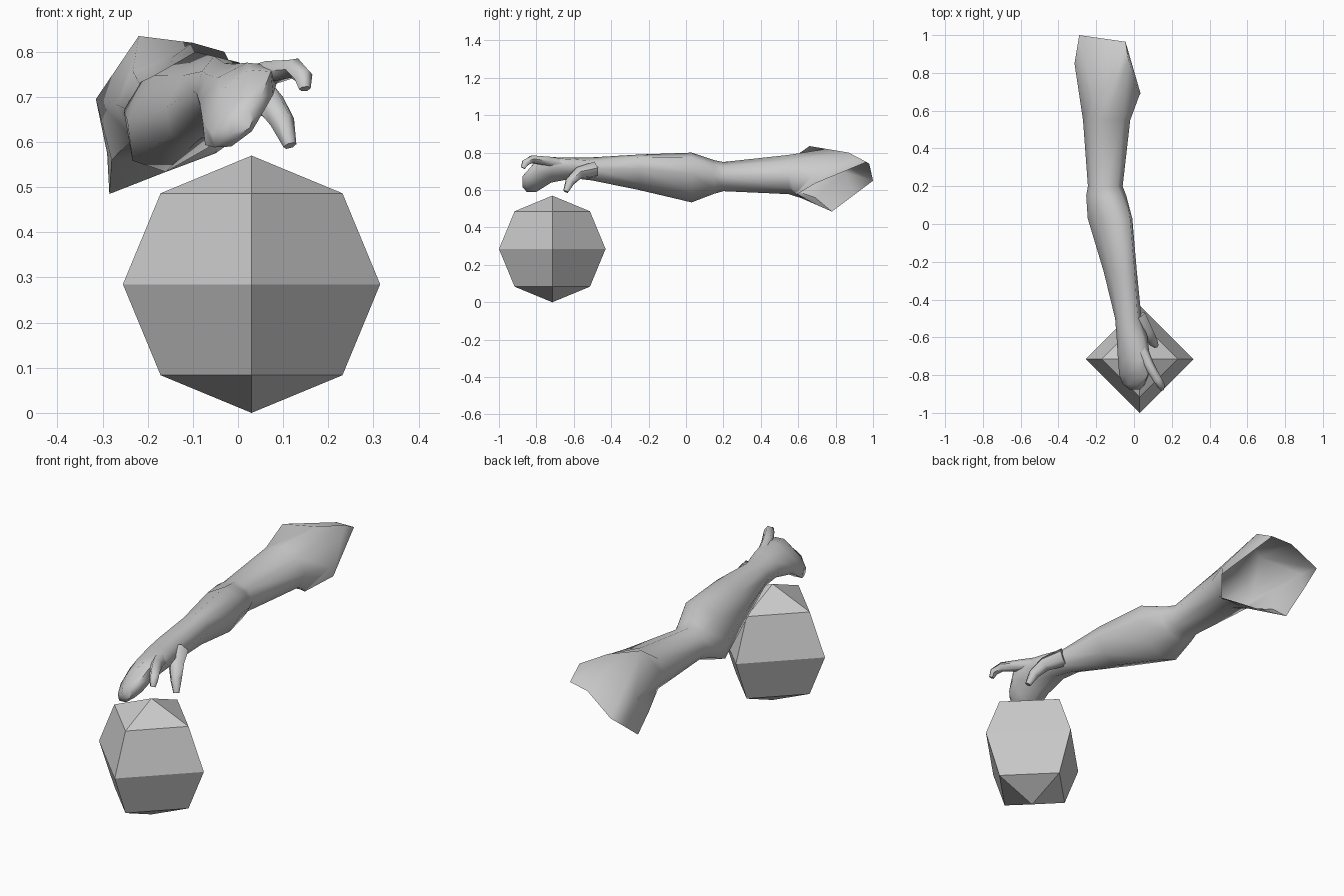
import bpy, bmesh
from math import sin, cos, tau, radians
from mathutils import Vector

if "Cube" in bpy.data.objects:
    bpy.data.objects.remove(bpy.data.objects["Cube"])


def loft(name, rings, cap_start=False, cap_end=True):
    """Skin a list of equal-length vertex rings."""
    bm = bmesh.new()
    loops = [[bm.verts.new(p) for p in ring] for ring in rings]
    n = len(loops[0])
    for a, b in zip(loops, loops[1:]):
        for i in range(n):
            j = (i + 1) % n
            bm.faces.new((a[i], a[j], b[j], b[i]))
    if cap_start:
        bm.faces.new(loops[0])
    if cap_end:
        bm.faces.new(loops[-1])
    bmesh.ops.recalc_face_normals(bm, faces=bm.faces[:])
    me = bpy.data.meshes.new(name)
    bm.to_mesh(me)
    bm.free()
    ob = bpy.data.objects.new(name, me)
    bpy.context.collection.objects.link(ob)
    bpy.ops.object.select_all(action='DESELECT')
    ob.select_set(True)
    bpy.context.view_layer.objects.active = ob
    bpy.ops.object.shade_smooth_by_angle(angle=radians(60))
    return ob


def section(y, cx, cz, rx, rz, skew, tilt, n=8):
    """Arm cross-section: skewed, tilted ellipse facing y."""
    ring = []
    for i in range(n):
        c, s = cos(tau * i / n), sin(tau * i / n)
        ring.append((cx + rx * c + skew * s, y, cz + rz * s + tilt * c))
    return ring


def digit(name, path, radii, n=6):
    """Tapered tube along a bent path."""
    pts = [Vector(p) for p in path]
    rings = []
    for i, p in enumerate(pts):
        d = (pts[min(i + 1, len(pts) - 1)] - pts[max(i - 1, 0)]).normalized()
        u = d.cross(Vector((1, -0.3, 0.5))).normalized()
        v = d.cross(u)
        rings.append([p + radii[i] * (cos(tau * k / n) * u + sin(tau * k / n) * v)
                      for k in range(n)])
    return loft(name, rings, True, True)


# Faceted ball
bpy.ops.mesh.primitive_uv_sphere_add(segments=4, ring_count=4, radius=0.285,
                                     location=(0.03, -0.715, 0.285))
bpy.context.object.name = "ball"

# Ragged open shoulder
shoulder = [
    [(.035, .69, .635), (-.045, .965, .75), (-.15, .98, .74), (-.29, 1.0, .65),
     (-.29, .90, .575), (-.285, .78, .485), (-.17, .685, .53), (-.05, .59, .575)],
    [(.028, .68, .68), (-.03, .87, .80), (-.10, .75, .82), (-.22, .66, .835),
     (-.315, .85, .695), (-.28, .69, .56), (-.16, .62, .555), (-.045, .585, .585)],
]

# Arm tapering to the wrist, then the palm with curled fingers
profile = [
    (.55, -.145, .683, .125, .105, 0, 0),
    (.20, -.152, .672, .092, .078, 0, 0),
    (.15, -.147, .670, .106, .090, .01, 0),
    (.03, -.127, .667, .118, .133, .033, .02),
    (-.25, -.073, .695, .088, .095, .02, .02),
    (-.50, -.030, .713, .070, .062, 0, 0),
    (-.60, -.010, .718, .082, .055, 0, .01),
    (-.72, .000, .708, .085, .068, .02, .02),
    (-.80, .000, .675, .078, .085, .025, .03),
    (-.85, .000, .645, .058, .055, .015, .025),
    (-.875, .005, .645, .030, .028, 0, .01),
]
loft("arm", shoulder + [section(*p) for p in profile])

# Extended finger and thumb
digit("index_finger",
      [(.03, -.64, .735), (.075, -.74, .755), (.125, -.825, .764),
       (.145, -.86, .745), (.148, -.872, .718)],
      [.035, .028, .023, .021, .013])
digit("thumb",
      [(.02, -.49, .71), (.068, -.575, .69), (.098, -.62, .645), (.115, -.643, .592)],
      [.045, .036, .028, .015])
